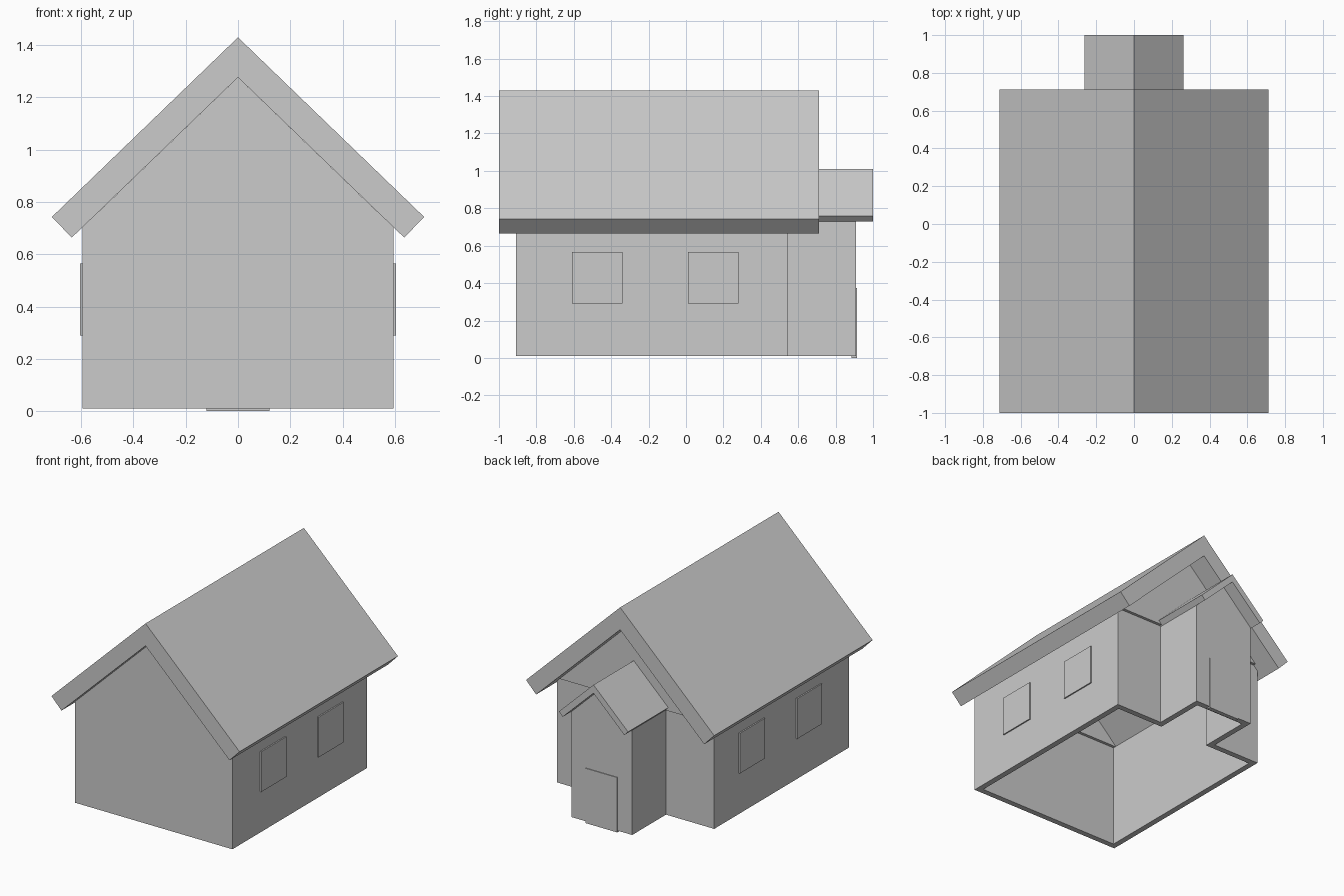
import bpy, bmesh
from mathutils import Vector

if "Cube" in bpy.data.objects:
    bpy.data.objects.remove(bpy.data.objects["Cube"])


def finish(name, bm):
    bmesh.ops.recalc_face_normals(bm, faces=bm.faces)
    me = bpy.data.meshes.new(name)
    bm.to_mesh(me)
    bm.free()
    ob = bpy.data.objects.new(name, me)
    bpy.context.collection.objects.link(ob)
    return ob


def prism(name, profile, y0, y1):
    """Extrude an x-z profile from y0 to y1."""
    bm = bmesh.new()
    face = bm.faces.new([bm.verts.new((x, y0, z)) for x, z in profile])
    ext = bmesh.ops.extrude_face_region(bm, geom=[face])
    verts = [v for v in ext["geom"] if isinstance(v, bmesh.types.BMVert)]
    bmesh.ops.translate(bm, verts=verts, vec=Vector((0, y1 - y0, 0)))
    return finish(name, bm)


def box(name, x0, x1, y0, y1, z0, z1):
    return prism(name, [(x0, z0), (x1, z0), (x1, z1), (x0, z1)], y0, y1)


def roof(name, ridge, top, bottom, under, y0, y1):
    """Chevron roof with square-cut eaves."""
    half = [(0, ridge), top, bottom, (0, under)]
    prof = half + [(-bottom[0], bottom[1]), (-top[0], top[1])]
    prism(name, prof, y0, y1)


def gable(name, apex, base, slope, y0, y1):
    w = (apex - base) / slope
    prism(name, [(-w, base), (w, base), (0, apex)], y0, y1)


# hollow walls: T-shaped footprint, open at the bottom
def outline(t):
    w, p = 0.595 - t, 0.23 - t
    right = [(w, -0.91 + t), (w, 0.545 - t), (p, 0.545 - t), (p, 0.91 - t)]
    return right + [(-x, y) for x, y in reversed(right)]


Z0, Z1 = 0.01, 0.735
bm = bmesh.new()
loops = [[bm.verts.new((x, y, z)) for x, y in outline(t)]
         for t, z in ((0, Z0), (0, Z1), (0.04, Z1), (0.04, Z0))]
for k in range(4):
    a, b = loops[k], loops[(k + 1) % 4]
    for i in range(8):
        j = (i + 1) % 8
        bm.faces.new((a[i], a[j], b[j], b[i]))
finish("walls", bm)

# gable ends
S = 0.965
gable("front_gable", 1.277, Z1, S, -0.91, -0.85)
gable("back_gable", 1.277, Z1, S, 0.50, 0.565)
gable("porch_gable", 0.953, Z1, S, 0.87, 0.91)

# roofs
roof("main_roof", 1.43, (0.712, 0.743), (0.636, 0.664), 1.277, -1.0, 0.712)
roof("porch_roof", 1.01, (0.262, 0.758), (0.233, 0.729), 0.953, 0.54, 1.0)

# windows on both sides
for side, s in (("right", 1), ("left", -1)):
    for i, y in enumerate((-0.61, 0.01)):
        xs = sorted((s * 0.57, s * 0.604))
        box(f"{side}_window_{i + 1}", xs[0], xs[1], y, y + 0.27, 0.29, 0.565)

# porch door
box("door", -0.12, 0.12, 0.885, 0.915, 0.0, 0.375)
